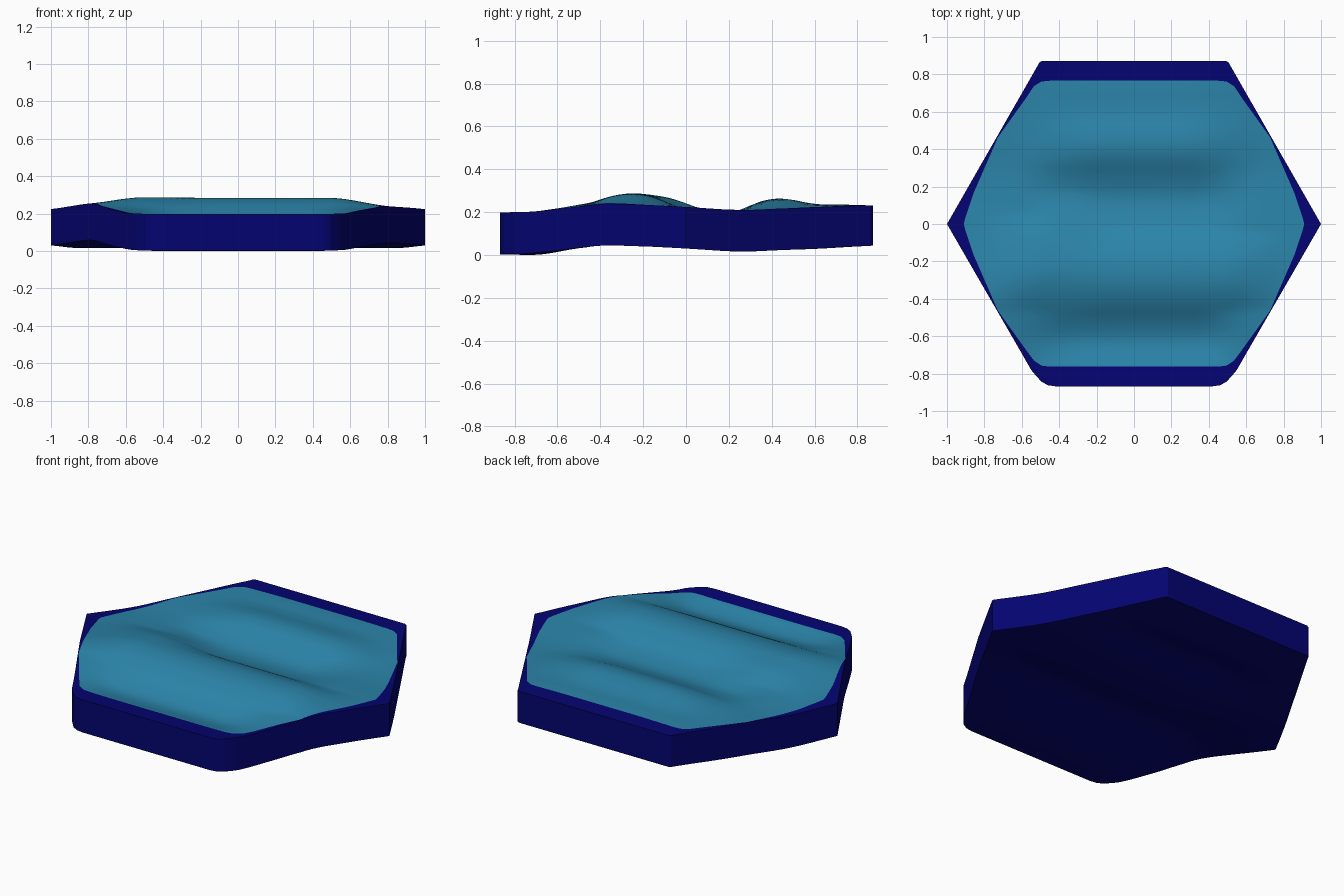
import bpy, bmesh, math

if "Cube" in bpy.data.objects:
    bpy.data.objects.remove(bpy.data.objects["Cube"])


def material(name, rgb):
    m = bpy.data.materials.new(name)
    m.diffuse_color = (*rgb, 1)
    m.use_nodes = True
    m.node_tree.nodes["Principled BSDF"].inputs["Base Color"].default_value = m.diffuse_color
    return m


navy = material("deep navy", (0.0012, 0.0012, 0.165))
teal = material("water teal", (0.024, 0.232, 0.40))


def curve(pts, t):
    """Smooth Hermite interpolation through (t, value) pairs."""
    n = len(pts)
    if t <= pts[0][0]:
        return pts[0][1]
    for i in range(n - 1):
        if t <= pts[i + 1][0]:
            def slope(k):
                a, b = pts[max(k - 1, 0)], pts[min(k + 1, n - 1)]
                return (b[1] - a[1]) / (b[0] - a[0])
            (t0, v0), (t1, v1) = pts[i], pts[i + 1]
            d = t1 - t0
            u = (t - t0) / d
            return ((2*u**3 - 3*u**2 + 1) * v0 + (u**3 - 2*u**2 + u) * d * slope(i)
                    + (3*u**2 - 2*u**3) * v1 + (u**3 - u**2) * d * slope(i + 1))
    return pts[-1][1]


def fade(a, b, t):
    u = min(max((t - a) / (b - a), 0), 1)
    return u * u * (3 - 2 * u)


# Height profiles along y: calm edge, extra height of the waves, underside
EDGE = [(-.87, .198), (-.75, .202), (-.62, .213), (-.48, .229), (-.36, .236), (-.2, .234),
        (0, .224), (.25, .210), (.45, .217), (.87, .231)]
WAVE1 = [(-.78, 0), (-.63, -.043), (-.53, -.030), (-.42, .015), (-.33, .041), (-.25, .049),
         (-.17, .042), (-.08, .014), (0, -.018), (.11, -.032), (.2, -.020), (.3, 0)]
WAVE1_LEFT = [(-.78, 0), (-.63, -.036), (-.53, -.022), (-.42, .016), (-.33, .040), (-.25, .051),
              (-.17, .048), (-.08, .038), (0, .017), (.1, -.013), (.18, -.022), (.32, 0)]
WAVE2 = [(.18, 0), (.29, .018), (.36, .040), (.43, .047), (.5, .038), (.57, .022),
         (.64, .012), (.72, .010), (.84, 0)]


def waves(x, y):
    """Extra height of the waves; troughs die out nearer the middle than crests."""
    left = fade(.1, .5, -x)
    wave = (1 - left) * curve(WAVE1, y) + left * curve(WAVE1_LEFT, y)
    wave *= 1 - (fade(.48, .87, abs(x)) if wave > 0 else fade(.33, .66, abs(x)))
    side = fade(.25, .72, x) if x > 0 else fade(.15, .68, -x)
    return wave, (1 - side) * curve(WAVE2, y)


def edge_z(x, y):
    return curve(EDGE, y) + .014 * fade(.4, .8, -x) * math.exp(-((y + .36) / .2) ** 2)


def top_z(x, y):
    return edge_z(x, y) + sum(waves(x, y))


def base_z(x, y):
    a, b = waves(x, y)
    dip = .011 * (1 - fade(.4, .65, abs(x))) * math.exp(-((y + .68) / .12) ** 2)
    return edge_z(x, y) - .194 + .008 * fade(.5, .9, y * .9) + .7 * (max(a, 0) + b) - dip


def mirrored(half):
    """Closed outline from right-half points listed front to back."""
    return half + [(-x, y) for x, y in reversed(half) if x > 0]


# Tile outline (rounder front corners) and water outline
OUTER = mirrored([(.42, -.868), (.46, -.862), (.495, -.843), (.525, -.81), (.548, -.783),
                  (.64, -.623), (.74, -.45), (.85, -.26),
                  (1, 0), (.515, .847), (.508, .862), (.492, .872)])
WATER = mirrored([(.45, -.763), (.495, -.757), (.535, -.73), (.58, -.67), (.728, -.463),
                  (.86, -.16), (.903, -.03), (.91, 0), (.903, .03), (.86, .16),
                  (.728, .463), (.58, .67), (.535, .737), (.495, .762), (.45, .766)])


def radius(poly, ang):
    """Distance from the centre to the outline in one direction."""
    dx, dy = math.cos(ang), math.sin(ang)
    for (ax, ay), (bx, by) in zip(poly, poly[1:] + poly[:1]):
        ex, ey = bx - ax, by - ay
        den = dx * ey - dy * ex
        if abs(den) < 1e-9:
            continue
        r = (ax * ey - ay * ex) / den
        s = (ax * dy - ay * dx) / den
        if r > 0 and -1e-6 <= s <= 1 + 1e-6:
            return r
    return 1


# Directions: even steps plus every outline corner
angles = sorted([math.atan2(y, x) % math.tau for x, y in OUTER + WATER]
                + [i * math.tau / 144 + .003 for i in range(144)])
dirs = [a for i, a in enumerate(angles) if i == 0 or a - angles[i - 1] > 1e-4]
N = len(dirs)
RINGS = 30

bm = bmesh.new()


def ring(scale, height):
    out = []
    for a in dirs:
        r = scale(a)
        x, y = r * math.cos(a), r * math.sin(a)
        out.append(bm.verts.new((x, y, height(x, y))))
    return out


def bridge(lo, hi, mat):
    for i in range(N):
        j = (i + 1) % N
        bm.faces.new((lo[i], lo[j], hi[j], hi[i])).material_index = mat


def cap(first, height, mat):
    c = bm.verts.new((0, 0, height(0, 0)))
    for i in range(N):
        bm.faces.new((c, first[i], first[(i + 1) % N])).material_index = mat


# Water surface, then navy rim, side wall and underside
rings = [ring(lambda a, k=k: radius(WATER, a) * k / RINGS, top_z) for k in range(1, RINGS + 1)]
cap(rings[0], top_z, 1)
for p, q in zip(rings, rings[1:]):
    bridge(p, q, 1)
rim = ring(lambda a: radius(OUTER, a), top_z)
bridge(rings[-1], rim, 0)
under = [ring(lambda a, k=k: radius(OUTER, a) * k / 20, base_z) for k in range(20, 0, -1)]
bridge(rim, under[0], 0)
for p, q in zip(under, under[1:]):
    bridge(p, q, 0)
cap(under[-1], base_z, 0)
bmesh.ops.recalc_face_normals(bm, faces=bm.faces[:])

mesh = bpy.data.meshes.new("water_tile")
bm.to_mesh(mesh)
bm.free()
mesh.materials.append(navy)
mesh.materials.append(teal)
tile = bpy.data.objects.new("water_tile", mesh)
bpy.context.collection.objects.link(tile)
bpy.context.view_layer.objects.active = tile
tile.select_set(True)
bpy.ops.object.shade_smooth_by_angle(angle=math.radians(30))
